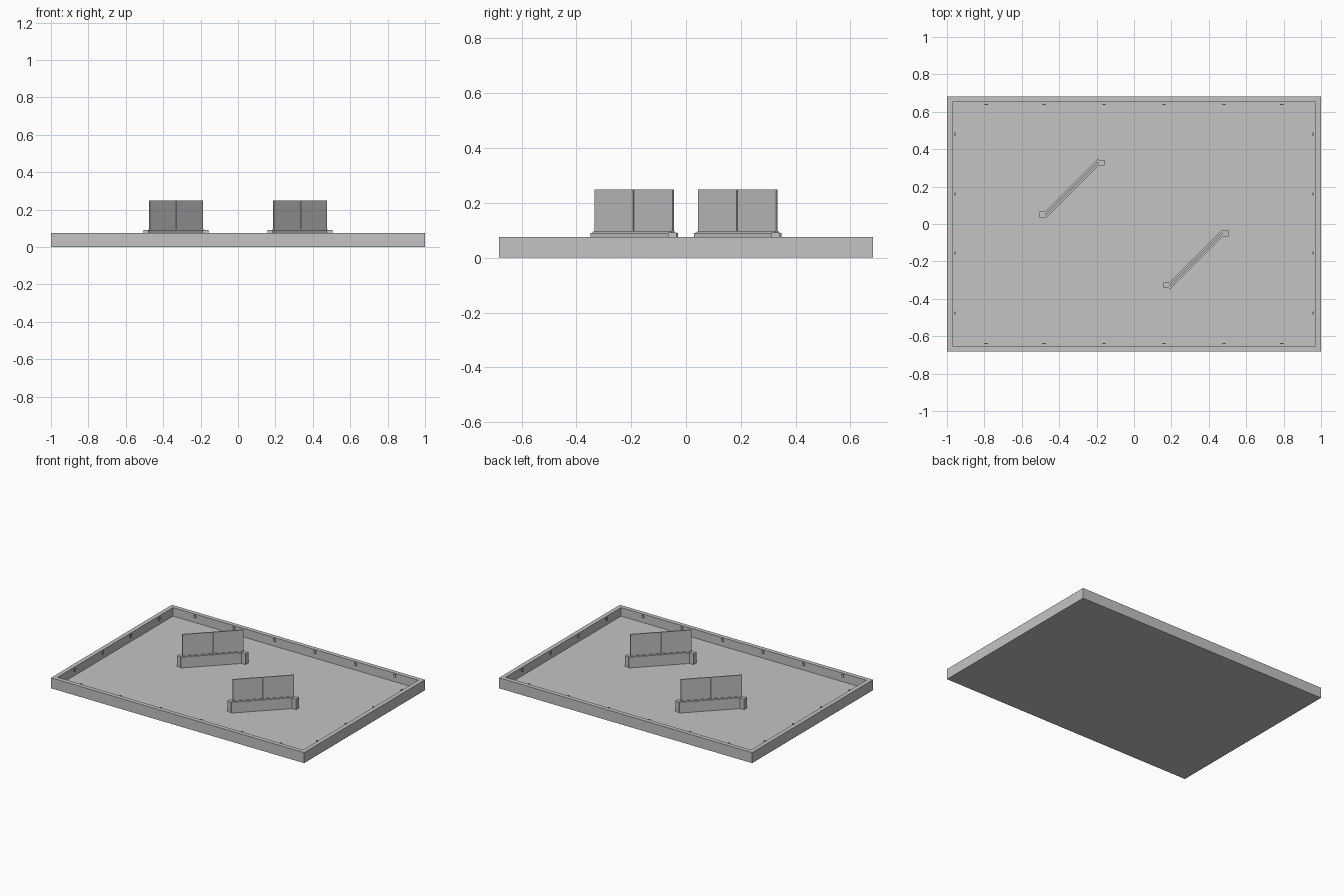
import bpy, bmesh, math
from mathutils import Matrix, Vector

cube = bpy.data.objects.get("Cube")
if cube:
    bpy.data.objects.remove(cube, do_unlink=True)

GREY = 0.55
mat = bpy.data.materials.new("plain grey")
mat.use_nodes = True
mat.diffuse_color = (GREY, GREY, GREY, 1)
mat.node_tree.nodes["Principled BSDF"].inputs["Base Color"].default_value = (GREY, GREY, GREY, 1)

W, D, H = 2.0, 1.364, 0.075      # tray size
RIM, FLOOR = 0.043, 0.014        # rim width and floor height


def finish(name, bm):
    mesh = bpy.data.meshes.new(name)
    bm.to_mesh(mesh)
    bm.free()
    mesh.materials.append(mat)
    obj = bpy.data.objects.new(name, mesh)
    bpy.context.collection.objects.link(obj)
    return obj


def box(name, centre, size, z0, z1, angle=0.0):
    """Box standing between two heights, turned about z."""
    bm = bmesh.new()
    place = (Matrix.Translation((centre[0], centre[1], (z0 + z1) / 2))
             @ Matrix.Rotation(angle, 4, 'Z')
             @ Matrix.Diagonal((size[0], size[1], z1 - z0, 1)))
    bmesh.ops.create_cube(bm, size=1, matrix=place)
    return finish(name, bm)


def stud(name, x, y, rx, ry):
    """Small oval stud set into the inner edge of the rim."""
    bm = bmesh.new()
    place = Matrix.Translation((x, y, H - 0.012)) @ Matrix.Diagonal((rx, ry, 0.02, 1))
    bmesh.ops.create_cone(bm, cap_ends=True, segments=12, radius1=1, radius2=1,
                          depth=1, matrix=place)
    return finish(name, bm)


# Tray: a slab whose top is inset and sunk to leave a rim
bm = bmesh.new()
bmesh.ops.create_cube(bm, size=1, matrix=Matrix.Translation((0, 0, H / 2))
                      @ Matrix.Diagonal((W, D, H, 1)))
top = max(bm.faces, key=lambda f: f.calc_center_median().z)
bmesh.ops.inset_region(bm, faces=[top], thickness=RIM)
sunk = bmesh.ops.extrude_discrete_faces(bm, faces=[top])["faces"][0]
bmesh.ops.translate(bm, verts=sunk.verts, vec=(0, 0, FLOOR - H))
finish("tray", bm)

# Studs around the inner edge of the rim
for side in (-1, 1):
    for y in (-0.475, -0.155, 0.16, 0.48):
        stud("side_stud", side * (W / 2 - RIM), y, 0.004, 0.009)
    for x in (-0.79, -0.48, -0.16, 0.16, 0.48, 0.79):
        stud("end_stud", x, side * (D / 2 - RIM), 0.009, 0.004)

# Two matching diagonal barriers, opposite each other about the centre
BASE_TOP, PANEL_TOP = 0.091, 0.248
DIAGONAL = math.radians(45)
along = Vector((1, 1)).normalized()
for name, s in (("rear", 1), ("front", -1)):
    mid = Vector((-0.332, 0.189)) * s
    box(name + "_base", mid, (0.425, 0.028), FLOOR, BASE_TOP, DIAGONAL)
    box(name + "_sill", mid, (0.402, 0.016), BASE_TOP, BASE_TOP + 0.006, DIAGONAL)
    for e in (-1, 1):
        post = mid + Vector((0.155, 0.138)) * e
        box(name + "_end_post", post, (0.037, 0.031), FLOOR, BASE_TOP + 0.0005)
        box(name + "_panel", mid + along * 0.1015 * e, (0.199, 0.008),
            BASE_TOP + 0.006, PANEL_TOP, DIAGONAL)
